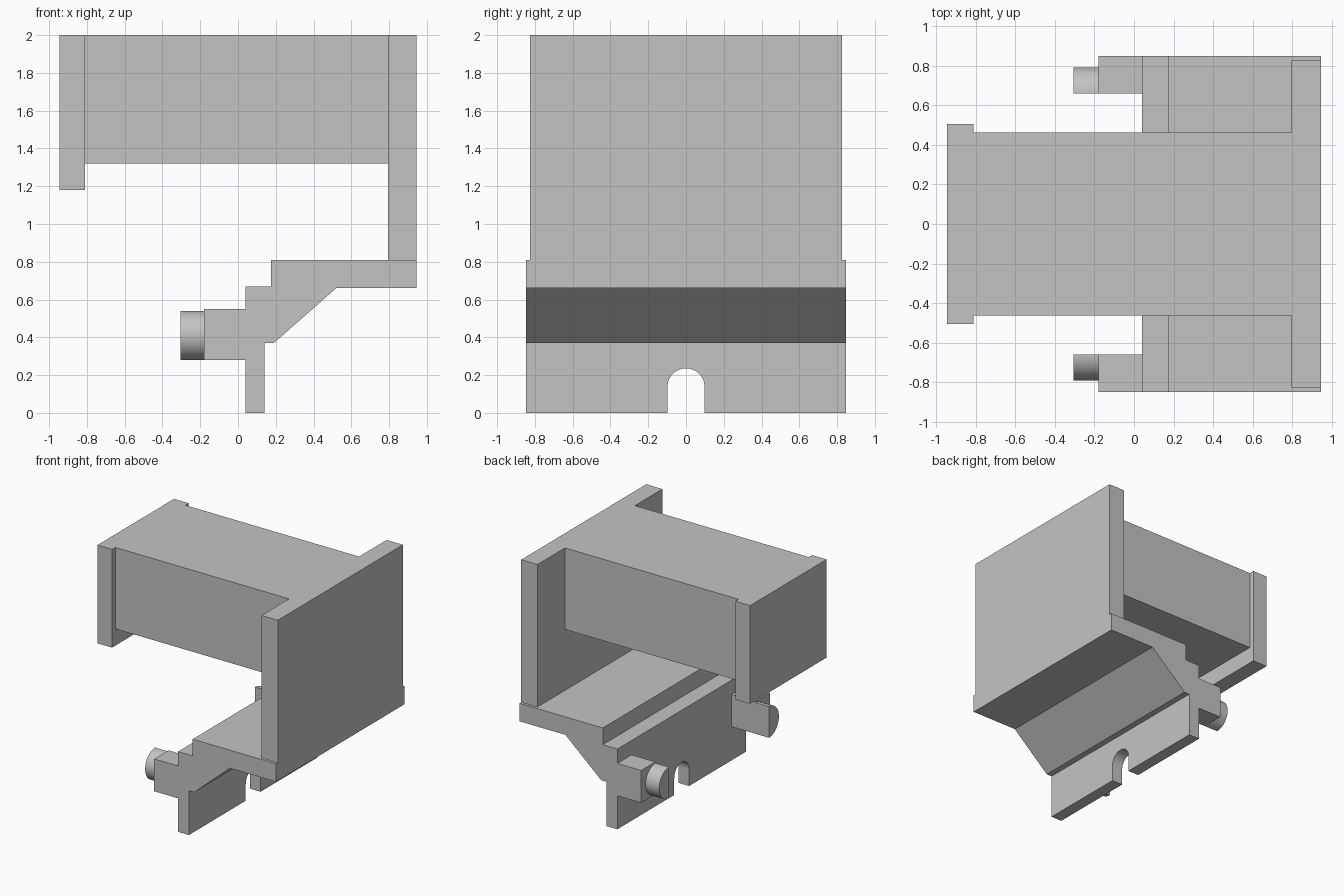
import bpy, bmesh
from math import cos, sin, pi, radians
from mathutils import Vector

cube = bpy.data.objects.get("Cube")
if cube:
    bpy.data.objects.remove(cube, do_unlink=True)

grey = bpy.data.materials.new("plain grey")
grey.use_nodes = True
grey.diffuse_color = (0.55, 0.55, 0.55, 1)
grey.node_tree.nodes["Principled BSDF"].inputs["Base Color"].default_value = grey.diffuse_color


def prism(name, profile, axis, start, end):
    """Extrude a closed profile along x (profile in y, z) or y (profile in x, z)."""
    bm = bmesh.new()
    place = (lambda a, b: (start, a, b)) if axis == "x" else (lambda a, b: (a, start, b))
    face = bm.faces.new([bm.verts.new(place(a, b)) for a, b in profile])
    shift = Vector((end - start, 0, 0) if axis == "x" else (0, end - start, 0))
    result = bmesh.ops.extrude_face_region(bm, geom=[face], use_keep_orig=True)
    moved = [g for g in result["geom"] if isinstance(g, bmesh.types.BMVert)]
    bmesh.ops.translate(bm, verts=moved, vec=shift)
    bmesh.ops.recalc_face_normals(bm, faces=bm.faces)
    mesh = bpy.data.meshes.new(name)
    bm.to_mesh(mesh)
    bm.free()
    mesh.materials.append(grey)
    obj = bpy.data.objects.new(name, mesh)
    bpy.context.collection.objects.link(obj)
    return obj


def box(name, x0, x1, y0, y1, z0, z1):
    return prism(name, [(x0, z0), (x1, z0), (x1, z1), (x0, z1)], "y", y0, y1)


def arc(cy, cz, r, a0, a1, steps):
    angles = [a0 + (a1 - a0) * i / steps for i in range(steps + 1)]
    return [(cy + r * cos(a), cz + r * sin(a)) for a in angles]


def activate(obj):
    bpy.ops.object.select_all(action="DESELECT")
    obj.select_set(True)
    bpy.context.view_layer.objects.active = obj


# Upper body: wall, beam and end plate
box("side_wall", 0.795, 0.945, -0.825, 0.825, 0.81, 2)
box("beam", -0.81, 0.795, -0.462, 0.462, 1.32, 2)
box("end_plate", -0.945, -0.81, -0.505, 0.505, 1.18, 2)

# Stepped bracket with sloping underside and hanging plate
bracket = prism("stepped_bracket", [
    (0.04, 0), (0.14, 0), (0.14, 0.37), (0.19, 0.37), (0.52, 0.66),
    (0.945, 0.66), (0.945, 0.81), (0.175, 0.81), (0.175, 0.67), (0.04, 0.67),
], "y", -0.848, 0.848)

# Round-topped notch through the hanging plate
notch = prism("notch_cutter", [(-0.098, -0.1), (0.098, -0.1)]
              + arc(0, 0.138, 0.098, 0, pi, 24), "x", -0.1, 0.3)
notch.hide_render = True
cut = bracket.modifiers.new("notch", "BOOLEAN")
cut.operation = "DIFFERENCE"
cut.solver = "EXACT"
cut.object = notch
activate(bracket)
bpy.ops.object.modifier_apply(modifier=cut.name)
bpy.data.objects.remove(notch, do_unlink=True)

# Arms with half-round pins, one on each side
for side, label in ((1, "back"), (-1, "front")):
    box(label + "_arm", -0.18, 0.04, side * 0.66, side * 0.848, 0.28, 0.55)
    half = [(side * y, z) for y, z in arc(0.66, 0.41, 0.13, -pi / 2, pi / 2, 32)]
    pin = prism(label + "_pin", half, "x", -0.305, -0.18)
    activate(pin)
    bpy.ops.object.shade_smooth_by_angle(angle=radians(30))
